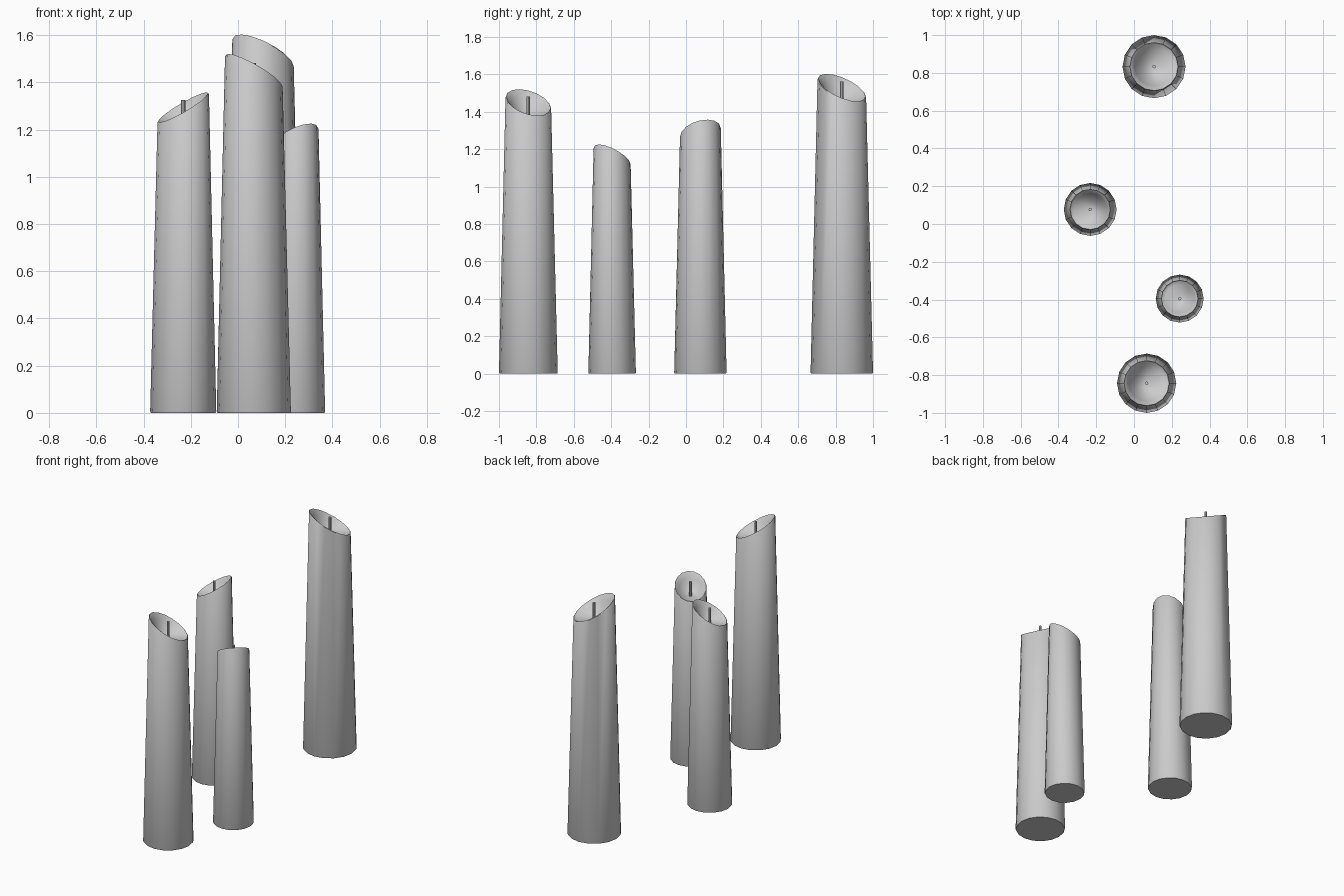
import bpy, bmesh, math

if "Cube" in bpy.data.objects:
    bpy.data.objects.remove(bpy.data.objects["Cube"])

SIDES = 16


def make_object(name, bm):
    bmesh.ops.recalc_face_normals(bm, faces=bm.faces)
    mesh = bpy.data.meshes.new(name)
    bm.to_mesh(mesh)
    bm.free()
    obj = bpy.data.objects.new(name, mesh)
    bpy.context.collection.objects.link(obj)
    bpy.ops.object.select_all(action='DESELECT')
    obj.select_set(True)
    bpy.context.view_layer.objects.active = obj
    bpy.ops.object.shade_smooth_by_angle(angle=math.radians(40))
    return obj


def loft(bm, rings):
    # skin a stack of equal rings and close both ends
    loops = [[bm.verts.new(p) for p in ring] for ring in rings]
    for a, b in zip(loops, loops[1:]):
        n = len(a)
        for i in range(n):
            j = (i + 1) % n
            bm.faces.new((a[i], a[j], b[j], b[i]))
    bm.faces.new(loops[0][::-1])
    bm.faces.new(loops[-1])


def candle(name, x, y, r_base, r_top, z_mid, tilt_x, tilt_y):
    # tilt_x, tilt_y: rise of the slanted rim at its +x and +y extremes
    floor = z_mid - 0.66 * r_top

    def ring(radius, height):
        pts = []
        for i in range(SIDES):
            a = 2 * math.pi * i / SIDES
            c, s = math.cos(a), math.sin(a)
            pts.append((x + radius * c, y + radius * s,
                        height(tilt_x * c + tilt_y * s)))
        return pts

    # tapered body with slightly eased foot and rim
    rings = [ring(r_base - 0.003, lambda t: 0.0),
             ring(r_base, lambda t: 0.006),
             ring(r_top, lambda t: z_mid + t - 0.004),
             ring(r_top * 0.975, lambda t: z_mid + t),
             ring(r_top * 0.93, lambda t: z_mid + t - 0.004)]
    # melted bowl, easing from the slanted rim to a level floor
    for k in (0.85, 0.7, 0.52, 0.34, 0.16):
        rings.append(ring(r_top * 0.93 * k,
                          lambda t, k=k: floor + (z_mid - 0.004 + t - floor) * k ** 2.2))
    bm = bmesh.new()
    loft(bm, rings)
    make_object(name, bm)

    # wick
    bm = bmesh.new()
    loft(bm, [[(x + 0.009 * math.cos(i * math.pi / 4),
                y + 0.009 * math.sin(i * math.pi / 4), z) for i in range(8)]
              for z in (floor - 0.02, z_mid + 0.032)])
    make_object(name + "_wick", bm)


# four candles: position, radii, mean rim height, rim tilt
candle("front_candle", 0.067, -0.843, 0.157, 0.122, 1.45, -0.064, -0.030)
candle("back_candle", 0.106, 0.833, 0.167, 0.130, 1.529, -0.056, -0.048)
candle("left_candle", -0.232, 0.077, 0.140, 0.109, 1.294, 0.060, 0.022)
candle("right_candle", 0.242, -0.395, 0.127, 0.099, 1.166, 0.040, -0.044)
